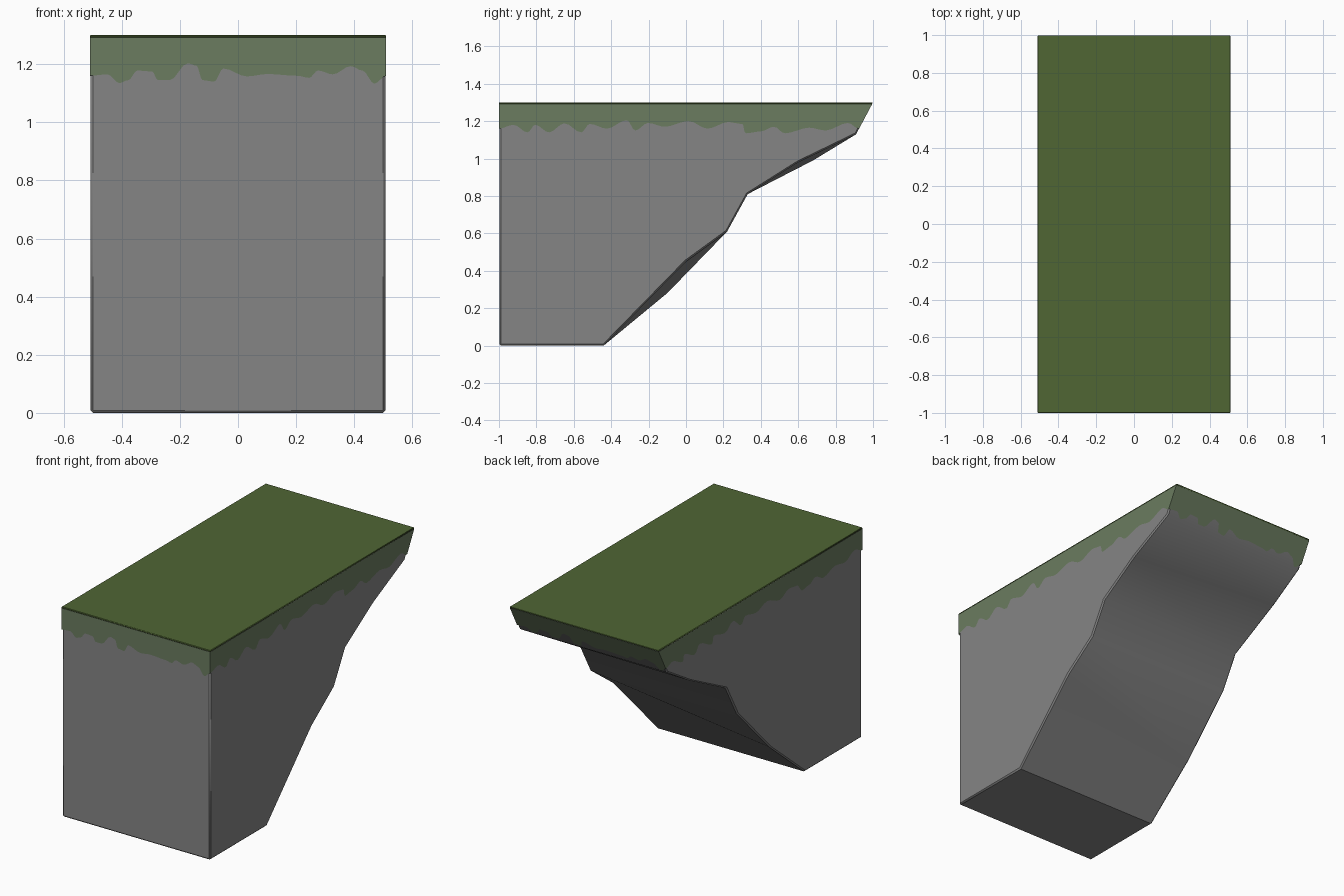
import bpy, bmesh, math

if "Cube" in bpy.data.objects:
    bpy.data.objects.remove(bpy.data.objects["Cube"])

W, TOP, OFF = 0.51, 1.3, 0.003


def material(name, rgb):
    m = bpy.data.materials.new(name)
    m.diffuse_color = (*rgb, 1)
    m.use_nodes = True
    m.node_tree.nodes["Principled BSDF"].inputs["Base Color"].default_value = m.diffuse_color
    return m


ROCK = material("grey rock", (0.235, 0.235, 0.235))
GRASS = material("grass green", (0.08, 0.133, 0.034))
MOSS = material("pale moss", (0.147, 0.203, 0.117))


def make(name, verts, faces, mat, bevel=0.0):
    me = bpy.data.meshes.new(name)
    me.from_pydata(verts, [], faces)
    me.materials.append(mat)
    ob = bpy.data.objects.new(name, me)
    bpy.context.collection.objects.link(ob)
    if bevel:
        bm = bmesh.new()
        bm.from_mesh(me)
        bmesh.ops.recalc_face_normals(bm, faces=bm.faces)
        bm.to_mesh(me)
        bm.free()
        b = ob.modifiers.new("bevel", 'BEVEL')
        b.width, b.segments, b.limit_method = bevel, 1, 'ANGLE'
        b.angle_limit = math.radians(45)
    bpy.ops.object.select_all(action='DESELECT')
    ob.select_set(True)
    bpy.context.view_layer.objects.active = ob
    bpy.ops.object.shade_smooth_by_angle(angle=math.radians(35))
    return ob


def back_y(z):
    """Sloped back lip of the ledge."""
    return 0.91 + 0.09 * (z - 1.13) / 0.17


# Rock body: two slightly different overhang profiles joined across x
lip = TOP - 0.005
left = [(-0.44, 0), (-0.10, 0.28), (0.22, 0.61), (0.33, 0.81), (0.68, 0.99), (0.91, 1.13)]
right = [(-0.44, 0), (0.0, 0.45), (0.22, 0.61), (0.33, 0.81), (0.60, 0.98), (0.91, 1.13)]
verts = []
for x, under in ((-W + OFF, left), (W - OFF, right)):
    outline = [(-1 + OFF, 0)] + under + [(back_y(lip) - OFF, lip), (-1 + OFF, lip)]
    verts += [(x, y, z) for y, z in outline]
n = len(verts) // 2
faces = [tuple(range(n)), tuple(range(n, 2 * n))]
faces += [(i, (i + 1) % n, n + (i + 1) % n, n + i) for i in range(n)]
make("rock_body", verts, faces, ROCK, 0.008)

# Grass slab on top
verts = [(x, y, z) for z in (TOP - 0.009, TOP)
         for x, y in ((-W, -1), (W, -1), (W, back_y(z)), (-W, back_y(z)))]
faces = [(3, 2, 1, 0), (4, 5, 6, 7)] + [(i, (i + 1) % 4, 4 + (i + 1) % 4, 4 + i) for i in range(4)]
make("grass_top", verts, faces, GRASS, 0.003)

# Drip heights as (fraction along the side, z of the lower moss edge)
short = [(0, 1.16), (.06, 1.165), (.10, 1.135), (.13, 1.145), (.16, 1.178), (.21, 1.175),
         (.23, 1.145), (.27, 1.145), (.33, 1.203), (.36, 1.195), (.38, 1.145), (.42, 1.14),
         (.45, 1.185), (.53, 1.158), (.6, 1.166), (.7, 1.16), (.74, 1.153), (.77, 1.178),
         (.82, 1.165), (.88, 1.193), (.92, 1.178), (.96, 1.133), (1, 1.16)]
long = [(0, 1.16), (.04, 1.18), (.08, 1.14), (.10, 1.18), (.14, 1.14), (.18, 1.188),
        (.23, 1.14), (.25, 1.185), (.30, 1.16), (.35, 1.205), (.38, 1.15), (.41, 1.19),
        (.46, 1.17), (.52, 1.2), (.58, 1.16), (.63, 1.195), (.67, 1.185), (.69, 1.135),
        (.73, 1.145), (.76, 1.17), (.80, 1.135), (.86, 1.165), (.91, 1.15), (.96, 1.19), (1, 1.16)]


def drips(points, steps=4):
    """Rounded samples along one side, without the last corner."""
    for (t0, z0), (t1, z1) in zip(points, points[1:]):
        for k in range(steps):
            f = k / steps
            yield t0 + (t1 - t0) * f, z0 + (z1 - z0) * (0.5 - 0.5 * math.cos(math.pi * f))


def place(side, t, z):
    """Point on the ledge wall at fraction t along one of its four sides."""
    yb = back_y(z)
    return [(-W + 2 * W * t, -1, z), (W, -1 + (yb + 1) * t, z),
            (W - 2 * W * t, yb, z), (-W, yb - (yb + 1) * t, z)][side]


# Moss skirt wrapping all four sides
verts = []
for side in range(4):
    for t, z in drips(long if side % 2 else short):
        if side == 3:
            t = t
        verts += [place(side, t, z), place(side, t, TOP - 0.008)]
n = len(verts) // 2
faces = [(2 * i, 2 * ((i + 1) % n), 2 * ((i + 1) % n) + 1, 2 * i + 1) for i in range(n)]
make("moss_skirt", verts, faces, MOSS)
